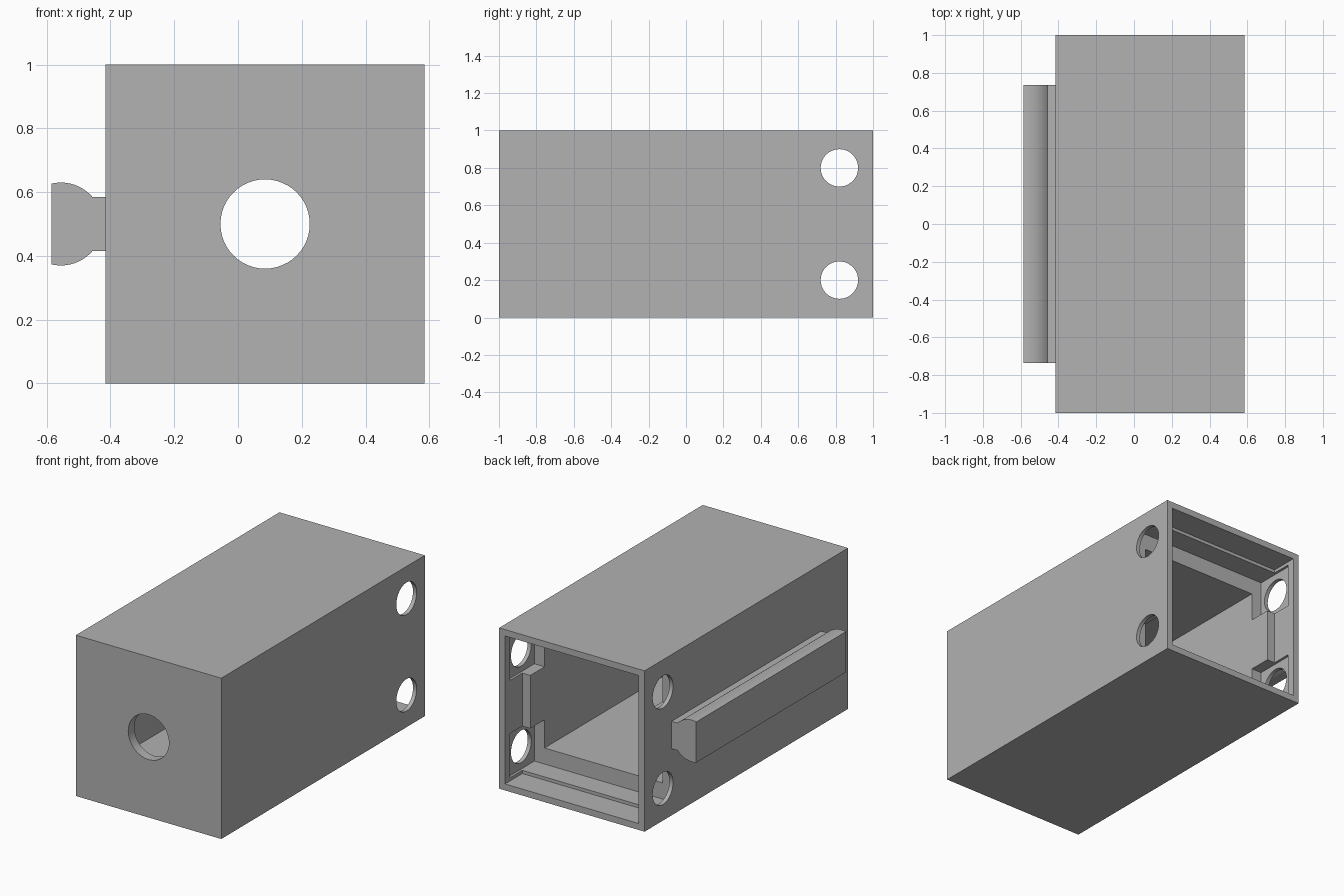
import bpy, bmesh, math
from mathutils import Matrix

cube = bpy.data.objects.get("Cube")
if cube:
    bpy.data.objects.remove(cube, do_unlink=True)

grey = bpy.data.materials.new("plain_grey")
grey.use_nodes = True
colour = (0.445, 0.445, 0.445, 1)
grey.diffuse_color = colour
grey.node_tree.nodes["Principled BSDF"].inputs["Base Color"].default_value = colour

X0, X1 = -0.415, 0.585      # housing sides
XM = (X0 + X1) / 2


def finish(name, bm):
    bmesh.ops.recalc_face_normals(bm, faces=bm.faces)
    mesh = bpy.data.meshes.new(name)
    bm.to_mesh(mesh)
    bm.free()
    obj = bpy.data.objects.new(name, mesh)
    bpy.context.collection.objects.link(obj)
    mesh.materials.append(grey)
    return obj


def box(name, x, y, z):
    bm = bmesh.new()
    size = Matrix.Diagonal((x[1] - x[0], y[1] - y[0], z[1] - z[0], 1))
    centre = Matrix.Translation((sum(x) / 2, sum(y) / 2, sum(z) / 2))
    bmesh.ops.create_cube(bm, size=1, matrix=centre @ size)
    return finish(name, bm)


def rod(name, radius, length, centre, axis):
    bm = bmesh.new()
    turn = Matrix.Rotation(math.pi / 2, 4, axis)
    bmesh.ops.create_cone(bm, cap_ends=True, segments=48, radius1=radius, radius2=radius,
                          depth=length, matrix=Matrix.Translation(centre) @ turn)
    return finish(name, bm)


def inset(wall):
    return (X0 + wall, X1 - wall)


def smooth(obj):
    bpy.ops.object.select_all(action='DESELECT')
    obj.select_set(True)
    bpy.context.view_layer.objects.active = obj
    bpy.ops.object.shade_smooth_by_angle(angle=math.radians(30))


# Housing: box open at the back, hollowed in steps
housing = box("housing", (X0, X1), (-1, 1), (0, 1))
cutters = [
    box("mouth_cutter", inset(0.04), (0.83, 1.2), (0.04, 0.96)),
    box("ledge_cutter", inset(0.095), (0.69, 1.1), (0.06, 0.94)),
    box("cavity_cutter", inset(0.095), (-0.94, 1.05), (0.16, 0.84)),
    rod("front_hole_cutter", 0.14, 0.4, (XM, -1, 0.5), 'X'),
]
# Corner recesses and cross holes, low and high
for label, z, span in (("lower", 0.2, (0.06, 0.335)), ("upper", 0.8, (0.665, 0.94))):
    cutters.append(box(label + "_recess_cutter", inset(0.025), (0.69, 0.95), span))
    cutters.append(rod(label + "_hole_cutter", 0.1, 1.6, (XM, 0.82, z), 'Y'))

for cutter in cutters:
    cutter.hide_render = True
    mod = housing.modifiers.new(cutter.name, 'BOOLEAN')
    mod.operation = 'DIFFERENCE'
    mod.solver = 'EXACT'
    mod.object = cutter

# Bake the cuts, then remove the cutters
bpy.context.view_layer.update()
evaluated = housing.evaluated_get(bpy.context.evaluated_depsgraph_get())
housing_mesh = bpy.data.meshes.new_from_object(evaluated)
housing.modifiers.clear()
housing.data = housing_mesh
for cutter in cutters:
    bpy.data.objects.remove(cutter, do_unlink=True)
smooth(housing)

# Side rail: narrow neck with a rounded head cut flat on the outside
upper = [(X0 + 0.005, 0.085)]
start, end = math.asin(0.085 / 0.13), math.pi - math.acos(0.03 / 0.13)
for i in range(17):
    a = start + (end - start) * i / 16
    upper.append((-0.555 + 0.13 * math.cos(a), 0.13 * math.sin(a)))
profile = upper + [(x, -z) for x, z in reversed(upper)]
bm = bmesh.new()
face = bm.faces.new([bm.verts.new((x, -0.735, 0.5 + z)) for x, z in profile])
grown = bmesh.ops.extrude_face_region(bm, geom=[face])["geom"]
bmesh.ops.translate(bm, vec=(0, 1.47, 0),
                    verts=[v for v in grown if isinstance(v, bmesh.types.BMVert)])
smooth(finish("side_rail", bm))
